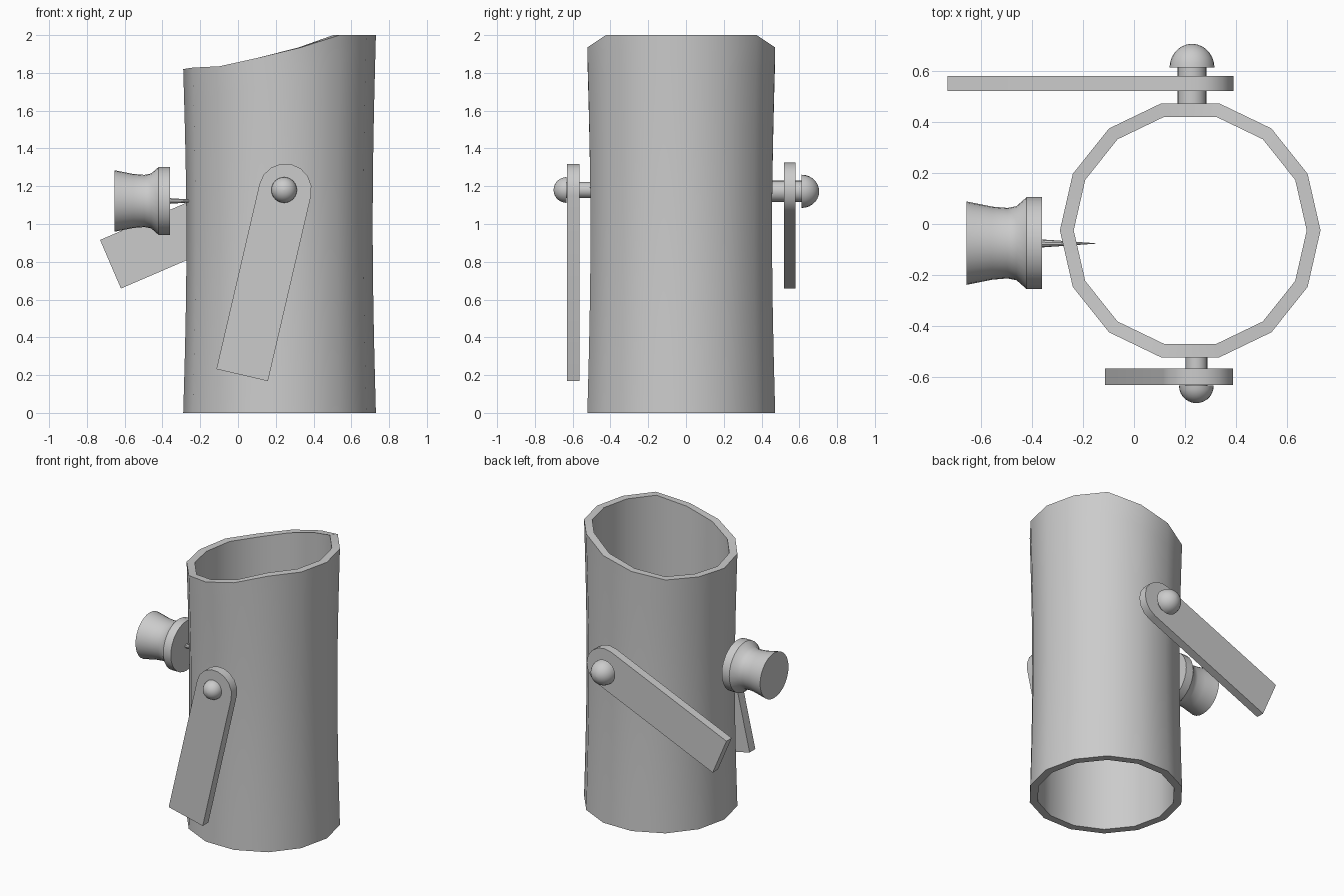
import bpy, bmesh
from math import sin, cos, pi, radians, atan2
from mathutils import Vector, Matrix

cube = bpy.data.objects.get("Cube")
if cube:
    bpy.data.objects.remove(cube, do_unlink=True)

grey = bpy.data.materials.new("plain grey")
grey.use_nodes = True
colour = (0.6, 0.6, 0.6, 1)
grey.diffuse_color = colour
grey.node_tree.nodes["Principled BSDF"].inputs["Base Color"].default_value = colour


def finish(name, bm, angle=35):
    """Turn a bmesh into a shaded object."""
    bmesh.ops.remove_doubles(bm, verts=bm.verts, dist=1e-5)
    bmesh.ops.recalc_face_normals(bm, faces=bm.faces)
    mesh = bpy.data.meshes.new(name)
    bm.to_mesh(mesh)
    bm.free()
    mesh.materials.append(grey)
    ob = bpy.data.objects.new(name, mesh)
    bpy.context.collection.objects.link(ob)
    bpy.ops.object.select_all(action='DESELECT')
    ob.select_set(True)
    bpy.context.view_layer.objects.active = ob
    bpy.ops.object.shade_smooth_by_angle(angle=radians(angle))
    return ob


def bridge(bm, rings, closed=False):
    """Join neighbouring rings of vertices with quads."""
    n = len(rings[0])
    pairs = list(zip(rings, rings[1:]))
    if closed:
        pairs.append((rings[-1], rings[0]))
    for a, b in pairs:
        for i in range(n):
            j = (i + 1) % n
            bm.faces.new((a[i], a[j], b[j], b[i]))


def lathe(name, profile, origin, axis, sides=24):
    """Spin (distance, radius) pairs around an axis through origin."""
    bm = bmesh.new()
    turn = Vector(axis).to_track_quat('Z', 'Y').to_matrix().to_4x4()
    place = Matrix.Translation(origin) @ turn
    rings = []
    for d, r in profile:
        rings.append([bm.verts.new(place @ Vector((r * cos(2 * pi * i / sides),
                                                   r * sin(2 * pi * i / sides), d)))
                      for i in range(sides)])
    bridge(bm, rings)
    bm.faces.new(rings[0])
    bm.faces.new(rings[-1])
    return finish(name, bm)


# Open tube: waisted outside, straight inside, sloping top
SIDES, STEPS = 14, 12
rim_heights = [2.0, 2.0, 2.0, 1.935, 1.88, 1.835, 1.828, 1.82]


def tube_ring(bm, radius, t):
    ring = []
    for i in range(SIDES):
        a = 2 * pi * i / SIDES
        z = t * rim_heights[min(i, SIDES - i)]
        ring.append(bm.verts.new((0.22 + radius * cos(a), -0.025 + radius * sin(a), z)))
    return ring


bm = bmesh.new()
levels = [k / STEPS for k in range(STEPS + 1)]
outer = [tube_ring(bm, 0.51 - 0.017 * sin(pi * t), t) for t in levels]
inner = [tube_ring(bm, 0.456, t) for t in (1, 0)]
bridge(bm, outer + inner, closed=True)
finish("tube", bm)


# Swinging flat arms with one rounded end
def arm(name, pivot, tip, y0, y1, half=0.14):
    px, pz = pivot
    dx, dz = tip[0] - px, tip[1] - pz
    length, ang = (dx * dx + dz * dz) ** 0.5, atan2(dz, dx)
    outline = [(length, -half), (length, half)]
    outline += [(half * cos(a), half * sin(a))
                for a in (pi / 2 + pi * k / 8 for k in range(9))]
    bm = bmesh.new()
    rings = [[bm.verts.new((px + u * cos(ang) - v * sin(ang), y,
                            pz + u * sin(ang) + v * cos(ang))) for u, v in outline]
             for y in (y0, y1)]
    bridge(bm, rings)
    for ring in rings:
        bm.faces.new(ring)
    finish(name, bm)


arm("front_arm", (0.25, 1.18), (0.022, 0.20), -0.63, -0.565)
arm("back_arm", (0.25, 1.185), (-0.675, 0.787), 0.52, 0.58)


# Round-headed pins holding the arms
def pin(name, origin, axis, shaft, radius, start, height):
    dome = [(start + height * sin(a), max(radius * cos(a), 0.0005))
            for a in (pi / 2 * k / 7 for k in range(8))]
    lathe(name, [(0, shaft), (start, shaft)] + dome, origin, axis)


pin("front_pin", (0.244, -0.48, 1.18), (0, -1, 0), 0.043, 0.068, 0.153, 0.068)
pin("back_pin", (0.227, 0.43, 1.173), (0, 1, 0), 0.056, 0.088, 0.182, 0.093)

# Push pin on the side: waisted grip with a collar, and a needle
lathe("push_pin_grip",
      [(0, 0.163), (0.025, 0.158), (0.10, 0.143), (0.16, 0.138), (0.195, 0.145),
       (0.235, 0.18), (0.295, 0.18)],
      (-0.655, -0.075, 1.122), (1, 0, 0), 28)
lathe("push_pin_needle", [(0, 0.016), (0.215, 0.001)],
      (-0.365, -0.076, 1.122), (1, 0, 0), 10)
